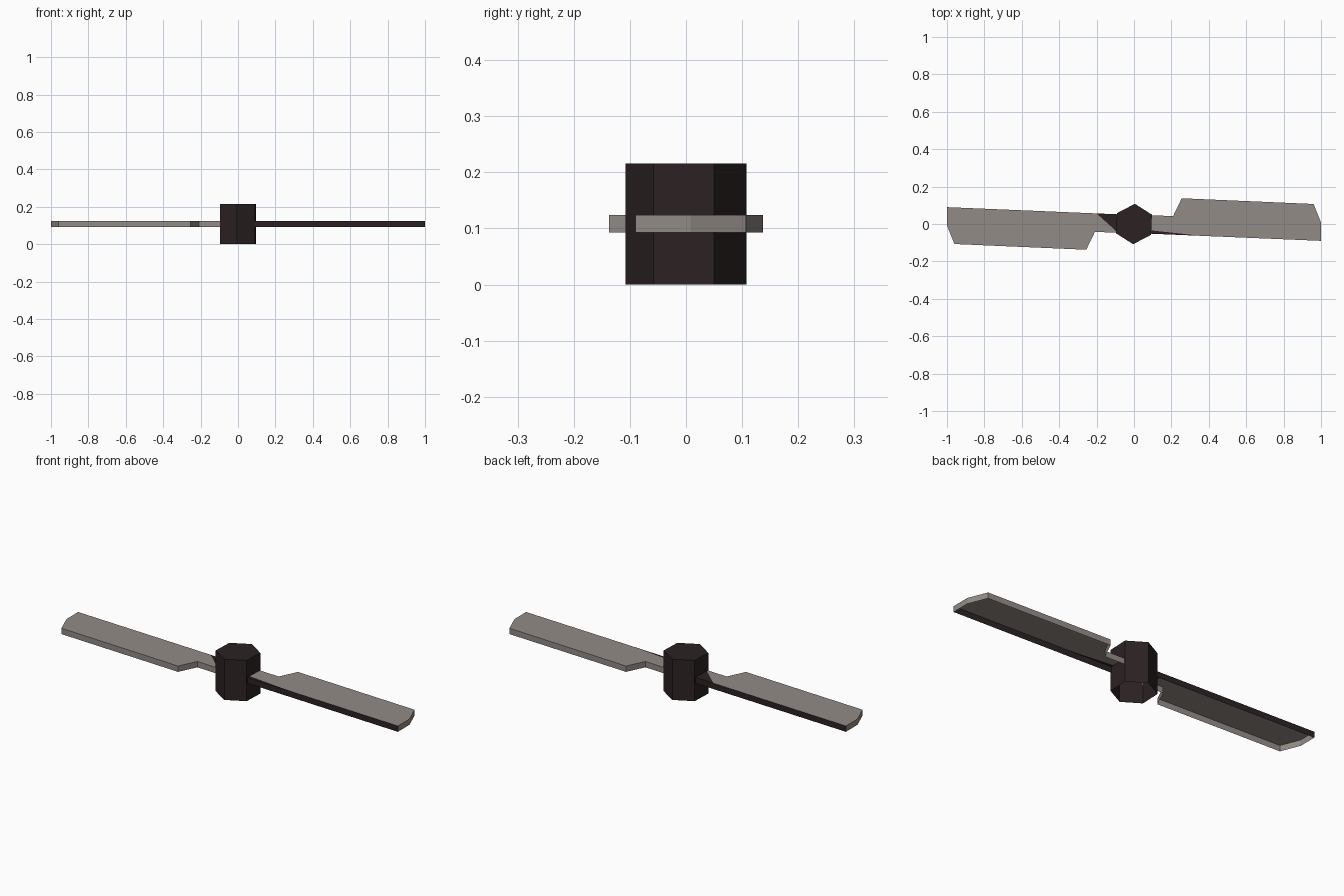
import bpy, bmesh, math

if "Cube" in bpy.data.objects:
    bpy.data.objects.remove(bpy.data.objects["Cube"])


def material(name, col):
    m = bpy.data.materials.new(name)
    m.diffuse_color = (*col, 1)
    m.use_nodes = True
    m.node_tree.nodes["Principled BSDF"].inputs["Base Color"].default_value = m.diffuse_color
    return m


LIGHT = material("warm grey", (0.29, 0.26, 0.24))
DARK = material("dark brown", (0.025, 0.016, 0.016))
Z0, Z1 = 0.093, 0.124


def add_object(name, verts, faces, mats, idx):
    me = bpy.data.meshes.new(name)
    me.from_pydata(verts, [], faces)
    for m in mats:
        me.materials.append(m)
    for p, i in zip(me.polygons, idx):
        p.material_index = i
    ob = bpy.data.objects.new(name, me)
    bpy.context.collection.objects.link(ob)
    return ob


# hub: slightly turned hexagonal cap, open underneath
R, H, TURN = 0.108, 0.216, math.radians(-2.4)
ring = [(R * math.cos(math.radians(30 + 60 * i) + TURN),
         R * math.sin(math.radians(30 + 60 * i) + TURN)) for i in range(6)]
hub_verts = [(x, y, 0) for x, y in ring] + [(x, y, H) for x, y in ring]
hub_faces = [(i, (i + 1) % 6, (i + 1) % 6 + 6, i + 6) for i in range(6)]
hub_faces.append(tuple(range(6, 12)))
add_object("hub", hub_verts, hub_faces, [DARK], [0] * 7)


# blade: open-bottomed shell with a dark leading wall and dark root patch
def blade(name, sign, split_x, inner_y):
    lead_y = lambda x: -0.052 - (x - 0.09) * 0.0418
    outline = [(0.09, lead_y(0.09)), (split_x, lead_y(split_x)),
               (1.0, -0.09), (1.0, 0.008), (0.96, 0.107), (0.255, 0.1375),
               (0.209, 0.042), (0.09, 0.047), (0.09, inner_y)]
    n = len(outline)
    pts = [(sign * x, sign * y) for x, y in outline]
    verts = [(x, y, Z0) for x, y in pts] + [(x, y, Z1) for x, y in pts]
    # top: dark root triangle, then the light remainder
    faces = [(n, n + 1, n + 8), tuple(range(n + 1, n + 9))]
    idx = [1, 0]
    # side walls, dark on the leading edge only
    for i in range(7):
        faces.append((i, i + 1, i + 1 + n, i + n))
        idx.append(1 if i < 2 else 0)
    add_object(name, verts, faces, [LIGHT, DARK], idx)


blade("right_blade", 1, 0.36, -0.034)
blade("left_blade", -1, 0.2, 0.043)
